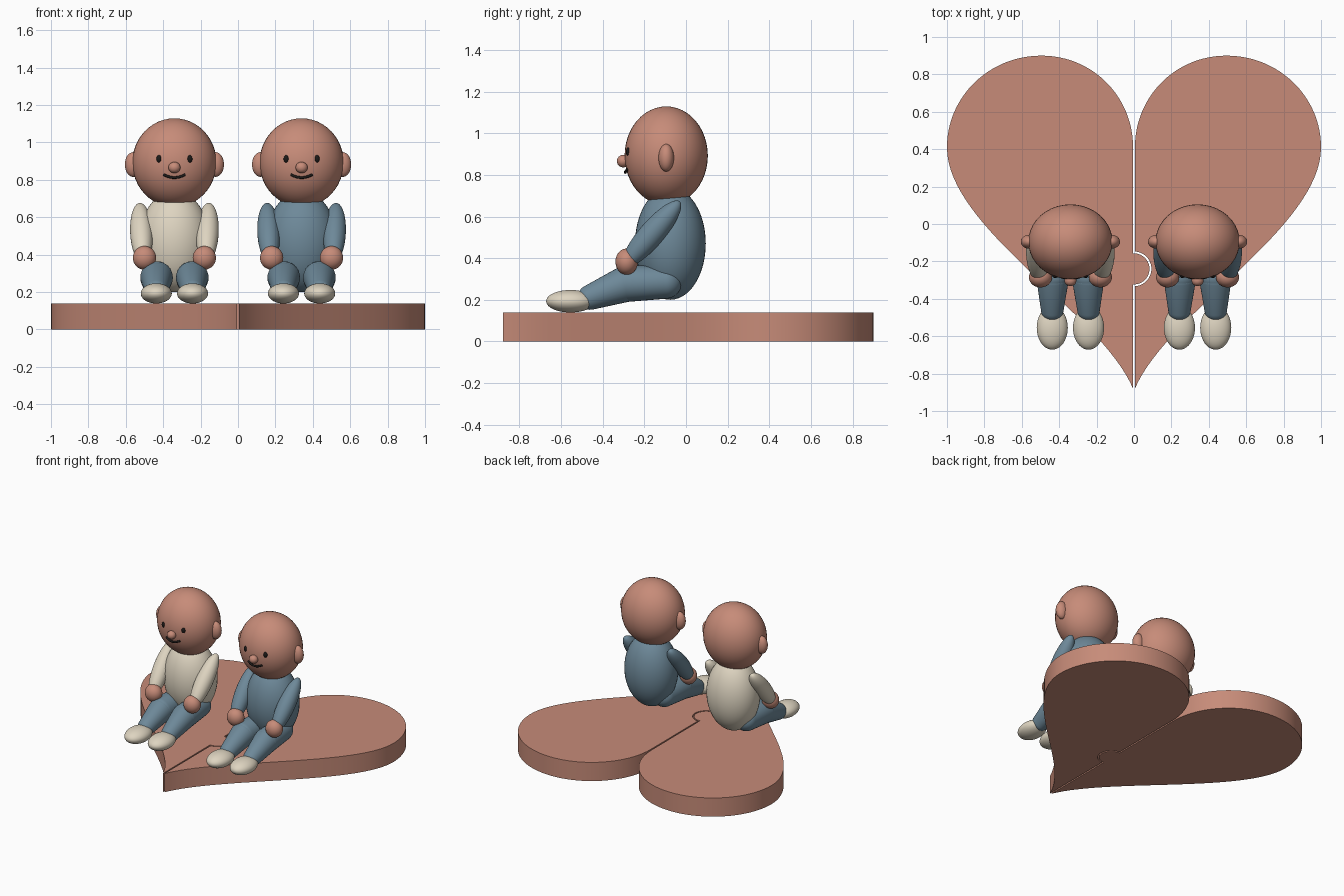
import bpy
import bmesh
from math import radians, sin, cos, pi
from mathutils import Vector, Matrix
from mathutils.geometry import interpolate_bezier

cube = bpy.data.objects.get("Cube")
if cube:
    bpy.data.objects.remove(cube, do_unlink=True)


def material(name, rgb):
    mat = bpy.data.materials.new(name)
    mat.use_nodes = True
    mat.diffuse_color = (*rgb, 1)
    mat.node_tree.nodes["Principled BSDF"].inputs["Base Color"].default_value = (*rgb, 1)
    return mat


CLAY = material("terracotta", (0.57, 0.26, 0.19))
BLUE = material("slate blue", (0.155, 0.25, 0.32))
CREAM = material("cream", (0.73, 0.66, 0.53))
DARK = material("near black", (0.012, 0.01, 0.009))


def finish(name, bm, mat, angle=180):
    """Turn a bmesh into a smooth-shaded object."""
    bmesh.ops.recalc_face_normals(bm, faces=bm.faces)
    mesh = bpy.data.meshes.new(name)
    bm.to_mesh(mesh)
    bm.free()
    mesh.materials.append(mat)
    obj = bpy.data.objects.new(name, mesh)
    bpy.context.collection.objects.link(obj)
    bpy.ops.object.select_all(action="DESELECT")
    obj.select_set(True)
    bpy.context.view_layer.objects.active = obj
    bpy.ops.object.shade_smooth_by_angle(angle=radians(angle))
    return obj


def ellipsoid(name, centre, radii, mat, turn=Matrix.Identity(4)):
    bm = bmesh.new()
    shape = Matrix.Translation(centre) @ turn @ Matrix.Diagonal((*radii, 1))
    bmesh.ops.create_uvsphere(bm, u_segments=40, v_segments=24, radius=1, matrix=shape)
    return finish(name, bm, mat)


def long_ellipsoid(name, start, end, radius, mat):
    """Ellipsoid whose tips lie at two points."""
    start, end = Vector(start), Vector(end)
    axis = end - start
    turn = axis.to_track_quat("Z", "Y").to_matrix().to_4x4()
    return ellipsoid(name, (start + end) / 2, (radius, radius, axis.length / 2), mat, turn)


def capsule(name, start, end, r0, r1, mat):
    """Rounded limb tapering from r0 to r1."""
    start, end = Vector(start), Vector(end)
    axis = end - start
    bm = bmesh.new()
    bmesh.ops.create_uvsphere(bm, u_segments=32, v_segments=24, radius=1)
    for v in bm.verts:
        if v.co.z > 0.01:
            v.co = v.co * r1 + Vector((0, 0, axis.length))
        else:
            v.co *= r0
    turn = axis.to_track_quat("Z", "Y").to_matrix().to_4x4()
    bm.transform(Matrix.Translation(start) @ turn)
    return finish(name, bm, mat)


# Heart-shaped base: two slabs joined by a round puzzle knob
BASE_TOP = 0.14
GAP = 0.005
KNOB_Y = -0.24


def heart_half(name, side, knob_radius):
    lobe = [
        [(GAP, 0.41), (GAP, 0.68), (0.22, 0.9), (0.495, 0.9)],
        [(0.495, 0.9), (0.775, 0.9), (1, 0.68), (1, 0.41)],
        [(1, 0.41), (1, -0.02), (0.18, -0.47), (GAP, -0.88)],
    ]
    outline = []
    for segment in lobe:
        points = interpolate_bezier(*[Vector((*p, 0)) for p in segment], 33)
        outline += [(side * p.x, p.y) for p in points[:-1]]
    outline.append((side * GAP, -0.88))
    for i in range(25):
        a = -pi / 2 + pi * i / 24
        x = knob_radius * cos(a)
        if i in (0, 24):
            x = side * GAP
        outline.append((x, KNOB_Y + knob_radius * sin(a)))
    bm = bmesh.new()
    face = bm.faces.new([bm.verts.new((x, y, 0)) for x, y in outline])
    top = bmesh.ops.extrude_face_region(bm, geom=[face])["geom"]
    for v in top:
        if isinstance(v, bmesh.types.BMVert):
            v.co.z = BASE_TOP
    return finish(name, bm, CLAY, 30)


heart_half("heart_base_left", 1, 0.093)
heart_half("heart_base_right", -1, 0.083)


def smile(name, x):
    """Thin curved mouth wrapped round the face."""
    curve = bpy.data.curves.new(name, "CURVE")
    curve.dimensions = "3D"
    curve.bevel_depth = 0.007
    curve.bevel_resolution = 3
    curve.use_fill_caps = True
    spline = curve.splines.new("POLY")
    spline.points.add(12)
    for i, p in enumerate(spline.points):
        t = i / 6 - 1
        p.co = (x + 0.057 * t, -0.292 + 0.012 * t * t, 0.812 + 0.016 * t * t, 1)
    curve.materials.append(DARK)
    bpy.context.collection.objects.link(bpy.data.objects.new(name, curve))


def figure(prefix, x, shirt):
    def at(dx, y, z):
        return (x + dx, y, z)

    # Head and face
    ellipsoid(prefix + "_head", at(0, -0.095, 0.892), (0.225, 0.2, 0.237), CLAY)
    ellipsoid(prefix + "_nose", at(0, -0.302, 0.866), (0.032, 0.03, 0.03), CLAY)
    smile(prefix + "_smile", x)

    # Body
    ellipsoid(prefix + "_torso", at(0, -0.075, 0.47), (0.19, 0.17, 0.27), shirt)

    # Paired parts
    for side, word in ((1, "left"), (-1, "right")):
        tag = f"{prefix}_{word}_"
        ellipsoid(tag + "ear", at(side * 0.22, -0.095, 0.882), (0.045, 0.037, 0.066), CLAY)
        ellipsoid(tag + "eye", at(side * 0.082, -0.277, 0.912), (0.014, 0.012, 0.02), DARK)
        long_ellipsoid(tag + "arm", at(side * 0.185, -0.03, 0.672),
                       at(side * 0.168, -0.3, 0.36), 0.06, shirt)
        ellipsoid(tag + "hand", at(side * 0.16, -0.285, 0.383), (0.062, 0.054, 0.063), CLAY)
        capsule(tag + "thigh", at(side * 0.09, -0.1, 0.285), at(side * 0.095, -0.28, 0.277),
                0.08, 0.088, BLUE)
        capsule(tag + "shin", at(side * 0.095, -0.3, 0.272), at(side * 0.097, -0.46, 0.212),
                0.086, 0.06, BLUE)
        ellipsoid(tag + "shoe", at(side * 0.097, -0.555, 0.193), (0.083, 0.117, 0.054), CREAM)


figure("blue_figure", 0.34, BLUE)
figure("cream_figure", -0.34, CREAM)
